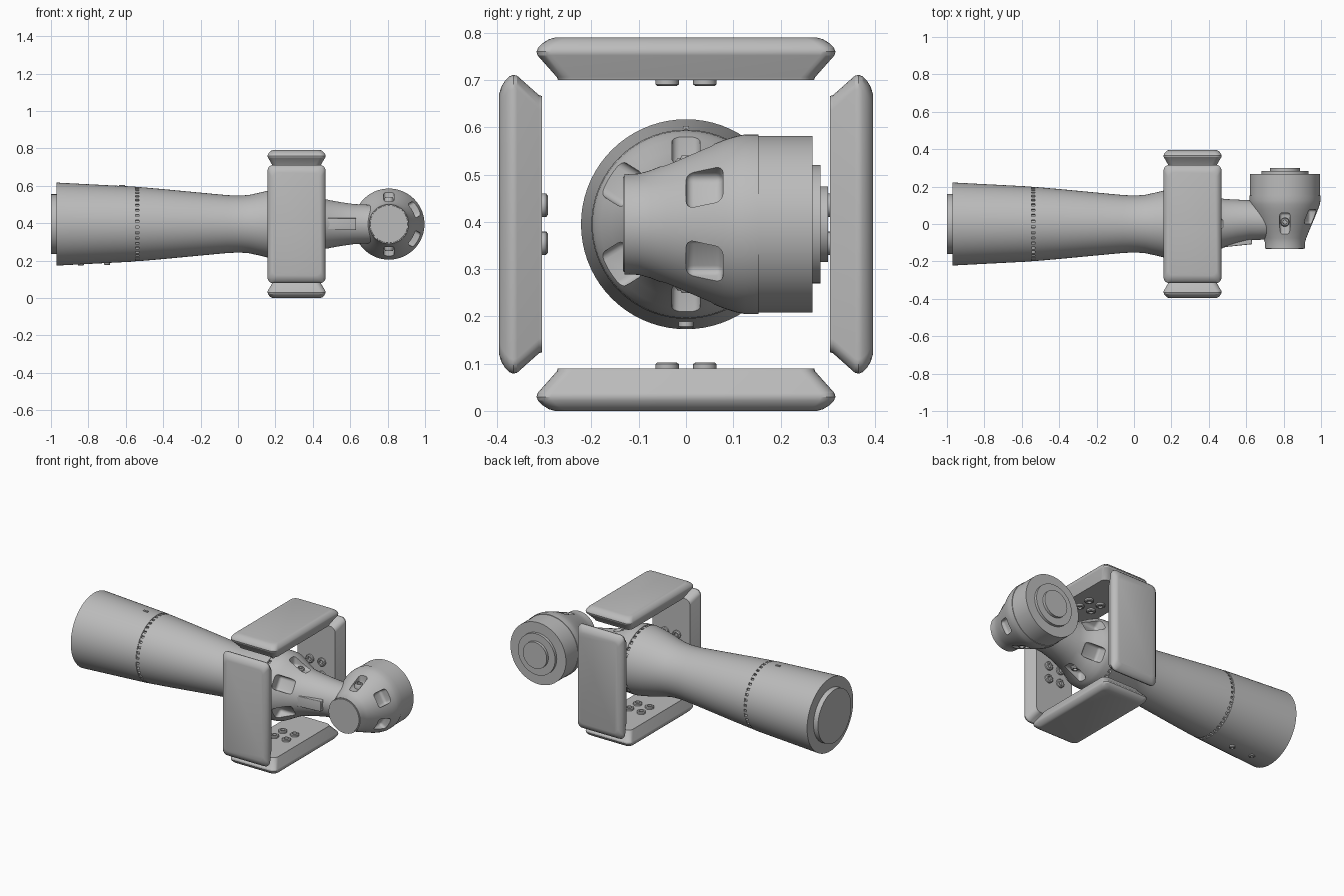
import bpy, bmesh, math
from mathutils import Matrix, Vector

cube = bpy.data.objects.get("Cube")
if cube:
    bpy.data.objects.remove(cube, do_unlink=True)

grey = bpy.data.materials.new("neutral_grey")
grey.use_nodes = True
COLOUR = (0.5, 0.5, 0.5, 1)
grey.diffuse_color = COLOUR
grey.node_tree.nodes["Principled BSDF"].inputs["Base Color"].default_value = COLOUR

T, R, rad = Matrix.Translation, Matrix.Rotation, math.radians
CZ = 0.395                                     # height of the main axis
MAIN = T((0, 0, CZ)) @ R(rad(90), 4, 'Y')      # local z runs along +x
JX = 0.807                                     # joint centre along x
JOINT = T((JX, 0, CZ)) @ R(rad(-90), 4, 'X')   # local z runs along +y


def finish(name, bm, matrix, angle=30):
    bmesh.ops.recalc_face_normals(bm, faces=bm.faces)
    bm.transform(matrix)
    mesh = bpy.data.meshes.new(name)
    bm.to_mesh(mesh)
    bm.free()
    mesh.materials.append(grey)
    ob = bpy.data.objects.new(name, mesh)
    bpy.context.collection.objects.link(ob)
    shade(ob, angle)
    return ob


def shade(ob, angle=30):
    bpy.ops.object.select_all(action='DESELECT')
    ob.select_set(True)
    bpy.context.view_layer.objects.active = ob
    bpy.ops.object.shade_smooth_by_angle(angle=rad(angle))


def loft(name, rings, matrix, angle=30):
    """Skin a list of closed point rings and cap both ends."""
    bm = bmesh.new()
    loops = [[bm.verts.new(p) for p in ring] for ring in rings]
    n = len(loops[0])
    for a, b in zip(loops, loops[1:]):
        for i in range(n):
            j = (i + 1) % n
            bm.faces.new((a[i], a[j], b[j], b[i]))
    bm.faces.new(loops[0])
    bm.faces.new(loops[-1])
    return finish(name, bm, matrix, angle)


def lathe(name, profile, matrix, segments=72, angle=30):
    turns = [math.tau * i / segments for i in range(segments)]
    rings = [[(r * math.cos(t), r * math.sin(t), h) for t in turns] for h, r in profile]
    return loft(name, rings, matrix, angle)


def box(name, size, matrix, bevel=0.0):
    bm = bmesh.new()
    bmesh.ops.create_cube(bm, size=1, matrix=Matrix.Diagonal((*size, 1)))
    if bevel:
        bmesh.ops.bevel(bm, geom=bm.edges[:], offset=bevel, segments=4,
                        profile=0.5, affect='EDGES')
    return finish(name, bm, matrix)


def carve(ob, cutters):
    for c in cutters:
        mod = ob.modifiers.new("cut", 'BOOLEAN')
        mod.operation, mod.solver, mod.object = 'DIFFERENCE', 'EXACT', c
        bpy.context.view_layer.objects.active = ob
        ob.select_set(True)
        bpy.ops.object.modifier_apply(modifier=mod.name)
        bpy.data.objects.remove(c, do_unlink=True)
    shade(ob)


def pocket(matrix, turn, low, high, floor, width):
    """Radial cutter around a local z axis."""
    m = matrix @ R(rad(turn), 4, 'Z') @ T((floor + 0.1, 0, (low + high) / 2))
    return box("pocket_cutter", (0.2, width, high - low), m, 0.016)


def screw(name, matrix, r=0.025, h=0.014):
    profile = [(-0.004, r), (h * 0.7, r), (h, r * 0.8), (h, r * 0.5), (h * 0.3, r * 0.45)]
    return lathe(name, profile, matrix, 16)


def teeth(name, x, r, count, size, skip=()):
    """Small blocks spaced round a groove."""
    bm = bmesh.new()
    for i in range(count):
        if i not in skip:
            m = R(math.tau * i / count, 4, 'Z') @ T((r, 0, x)) @ Matrix.Diagonal((*size, 1))
            bmesh.ops.create_cube(bm, size=1, matrix=m)
    return finish(name, bm, MAIN)


# Main arm tube with an end cap and a toothed groove
lathe("end_cap", [(-1.0, 0.16), (-0.96, 0.16)], MAIN)
lathe("arm_tube", [
    (-0.97, 0.222), (-0.547, 0.2), (-0.547, 0.185), (-0.528, 0.185), (-0.528, 0.198),
    (-0.4, 0.187), (-0.2, 0.168), (-0.06, 0.155), (-0.02, 0.153), (0.02, 0.153),
    (0.06, 0.156), (0.12, 0.169), (0.18, 0.184), (0.23, 0.194), (0.27, 0.2),
    (0.27, 0.186), (0.29, 0.186)], MAIN)
teeth("tube_teeth", -0.5375, 0.188, 40, (0.018, 0.018, 0.02))
teeth("wrist_teeth", 0.28, 0.188, 32, (0.018, 0.02, 0.02))

# Fasteners under the tube and index plate on top
for i, x in enumerate((-0.84, -0.7)):
    screw(f"tube_screw_{i}", T((x, 0, CZ - 0.212 + 0.03 * i * 0.1)) @ R(rad(180), 4, 'X'), 0.016, 0.01)
box("index_plate", (0.03, 0.012, 0.008), T((-0.62, 0, CZ + 0.204)))

# Wrist bell that narrows into the neck
wrist = lathe("wrist_bell", [
    (0.288, 0.18), (0.288, 0.2), (0.325, 0.198), (0.345, 0.192), (0.37, 0.18),
    (0.41, 0.158), (0.45, 0.139), (0.49, 0.128), (0.55, 0.117), (0.62, 0.107),
    (0.68, 0.104), (0.75, 0.1)], MAIN)
for v in wrist.data.vertices:                  # neck drifts toward the joint body
    v.co.y += 0.02 * min(max((v.co.x - 0.45) / 0.15, 0), 1)
side = 90                                      # turn that points along y
carve(wrist, [pocket(MAIN, s * side + d, 0.35, 0.46, 0.128, 0.085)
              for s in (-1, 1) for d in (-32, 32)]
      + [pocket(MAIN, a, 0.36, 0.48, 0.125, 0.06) for a in (0, 180)])
for s, a in (("upper", 180), ("lower", 0)):
    screw(f"wrist_{s}_screw", MAIN @ R(rad(a), 4, 'Z') @ T((0.12, 0, 0.42)) @ R(rad(90), 4, 'Y'),
          0.022, 0.02)
box("neck_rib", (0.19, 0.06, 0.064), T((0.535, -0.088, CZ)) @ R(rad(6), 4, 'Z'), 0.004)

# Elbow joint housing, turned about the y axis
joint = lathe("joint_housing", [
    (-0.13, 0.106), (-0.1, 0.107), (-0.075, 0.114), (-0.04, 0.128), (0.0, 0.145),
    (0.04, 0.162), (0.08, 0.178), (0.105, 0.186), (0.125, 0.19), (0.153, 0.19)], JOINT)
carve(joint, [pocket(JOINT, d, 0.0, 0.078, 0.128, 0.085) for d in (-30, 30)]
      + [pocket(JOINT, d, -0.06, 0.06, 0.118, 0.056) for d in (-90, 90)])
lathe("joint_drum", [(0.15, 0.187), (0.268, 0.187)], JOINT)
lathe("joint_outer_disc", [(0.26, 0.125), (0.284, 0.125)], JOINT)
lathe("joint_inner_disc", [(0.28, 0.08), (0.3, 0.08)], JOINT)
lathe("joint_front_cap", [(-0.133, 0.1), (-0.12, 0.104)], JOINT)
for s, a in (("lower", 90), ("upper", -90)):
    screw(f"joint_{s}_screw", JOINT @ R(rad(a), 4, 'Z') @ T((0.115, 0, 0.01)) @ R(rad(90), 4, 'Y'),
          0.024, 0.03)


# Four padded guard plates round the wrist
def rounded_rect(hx, hy, z, r=0.03, steps=5):
    pts = []
    for k, (sx, sy) in enumerate(((1, 1), (-1, 1), (-1, -1), (1, -1))):
        for i in range(steps + 1):
            t = (k + i / steps) * math.pi / 2
            pts.append((sx * (hx - r) + r * math.cos(t), sy * (hy - r) + r * math.sin(t), z))
    return pts


LEVELS = [(0, 0.045), (0.006, 0.043), (0.052, 0.002), (0.06, 0), (0.068, 0.003),
          (0.078, 0.013), (0.086, 0.026), (0.09, 0.04)]   # height, inset
for k, place in enumerate(("top", "front", "bottom", "back")):
    m = T((0.313, 0, CZ)) @ R(rad(90 * k), 4, 'X') @ T((0, 0, 0.305))
    loft(f"{place}_guard_plate",
         [rounded_rect(0.155 - i * 0.65, 0.316 - i, h) for h, i in LEVELS], m, 25)
    for i, (sx, sy) in enumerate(((1, 1), (-1, 1), (-1, -1), (1, -1))):
        screw(f"{place}_plate_screw_{i}",
              m @ T((sx * 0.04, sy * 0.04, 0)) @ R(rad(180), 4, 'X'), 0.025, 0.013)
